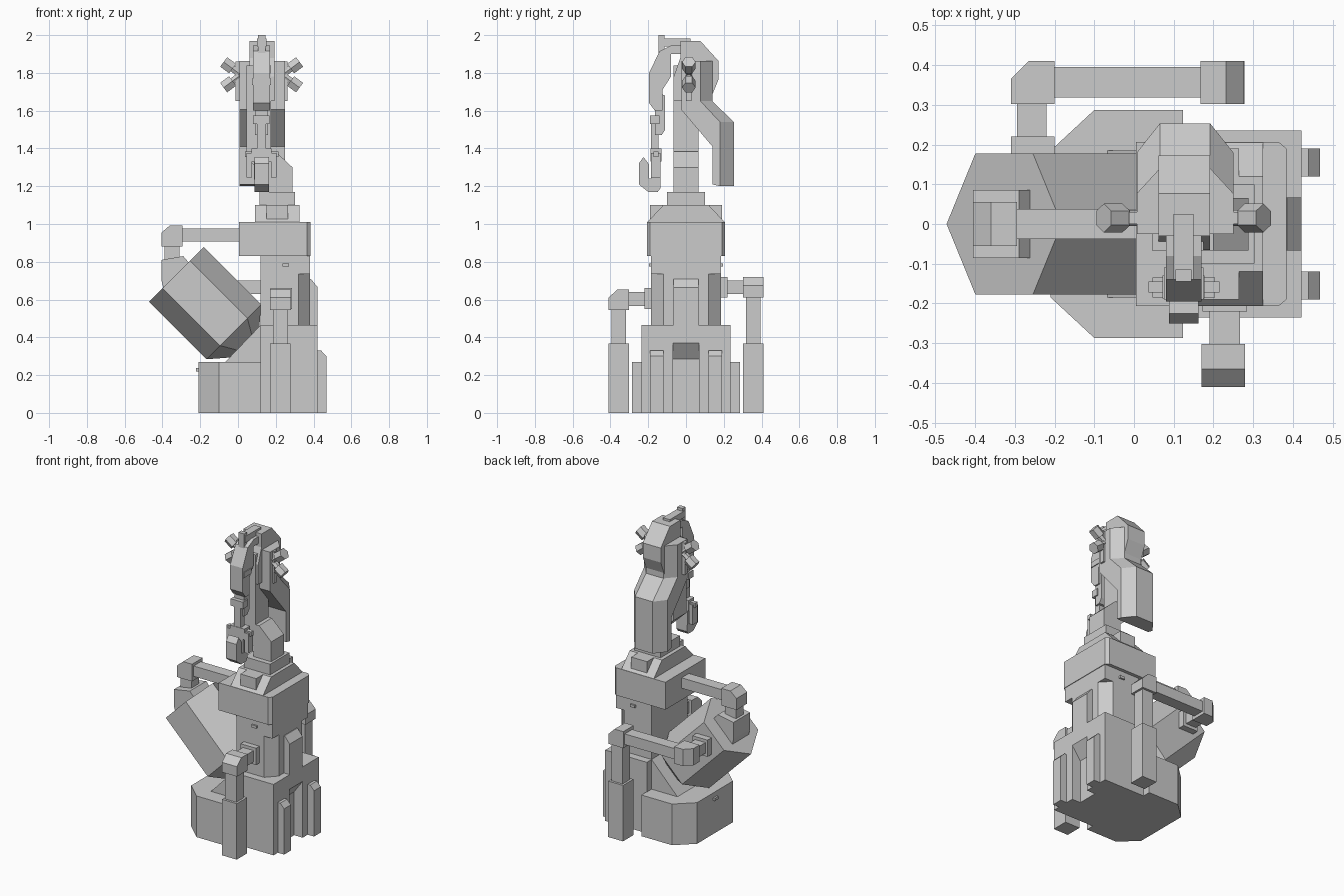
import bpy, math
from mathutils import Vector


def loft(name, rings):
    """Closed skin through equal-length rings of points."""
    n = len(rings[0])
    verts = [tuple(p) for r in rings for p in r]
    faces = [tuple(range(n)), tuple(range(len(verts) - n, len(verts)))]
    for k in range(len(rings) - 1):
        for i in range(n):
            j = (i + 1) % n
            faces.append((k*n + i, k*n + j, k*n + n + j, k*n + n + i))
    me = bpy.data.meshes.new(name)
    me.from_pydata(verts, [], faces)
    import bmesh
    bm = bmesh.new()
    bm.from_mesh(me)
    bmesh.ops.recalc_face_normals(bm, faces=bm.faces[:])
    bm.to_mesh(me)
    bm.free()
    ob = bpy.data.objects.new(name, me)
    bpy.context.collection.objects.link(ob)
    return ob


def prism(name, pts, axis, lo, hi):
    """Extrude a profile: x takes (y,z), y takes (x,z), z takes (x,y)."""
    place = {'x': lambda a, b, t: (t, a, b),
             'y': lambda a, b, t: (a, t, b),
             'z': lambda a, b, t: (a, b, t)}[axis]
    return loft(name, [[place(a, b, t) for a, b in pts] for t in (lo, hi)])


def box(name, x0, x1, y0, y1, z0, z1):
    return prism(name, [(x0, y0), (x1, y0), (x1, y1), (x0, y1)], 'z', z0, z1)


def rod(name, stations, n, up):
    """Faceted tube through (centre, radius) stations on one straight axis."""
    d = (Vector(stations[-1][0]) - Vector(stations[0][0])).normalized()
    u = Vector(up)
    u = (u - d * u.dot(d)).normalized()
    v = d.cross(u)
    return loft(name, [[Vector(c) + r * (u * math.cos(2*math.pi*i/n) + v * math.sin(2*math.pi*i/n))
                        for i in range(n)] for c, r in stations])


# Base: faceted pedestal, cradle wedge, main block with a slot
prism("base_pedestal", [(-.21, -.185), (-.1, -.287), (.123, -.287),
                        (.123, .287), (-.1, .287), (-.21, .185)], 'z', 0, .27)
prism("base_cradle", [(-.067, .2), (.13, .2), (.13, .465), (.12, .465), (-.067, .27)], 'y', -.185, .185)
block = box("base_block", .12, .422, -.235, .235, 0, .465)
cut = prism("slot_cutter", [(.36, -.1), (.5, -.1), (.5, .483), (.422, .37), (.36, .285)], 'y', -.068, .068)
cut.hide_render = True
cut.display_type = 'WIRE'
mod = block.modifiers.new("slot", 'BOOLEAN')
mod.object = cut
mod.operation = 'DIFFERENCE'
mod.solver = 'EXACT'
box("base_vent", -.222, -.2, -.018, .018, .22, .237)
for s in (-1, 1):
    prism("front_foot", [(.4, 0), (.468, 0), (.468, .3), (.44, .33), (.4, .33)], 'y',
          min(s*.12, s*.19), max(s*.12, s*.19))

# Torso
prism("waist", [(.12, -.185), (.32, -.185), (.38, -.12), (.38, .12), (.32, .185), (.12, .185)],
      'z', .46, .735)
box("upper_waist", .12, .38, -.185, .185, .735, .84)
prism("waist_spine", [(.36, .46), (.422, .46), (.422, .665), (.385, .71), (.36, .71)], 'y', -.067, .067)
prism("chest", [(.005, -.207), (.364, -.207), (.384, -.19), (.384, .19), (.364, .207), (.005, .207)],
      'z', .83, 1.01)
prism("shoulder_wedge", [(-.205, 1.01), (.205, 1.01), (.12, 1.10), (-.12, 1.10)], 'x', .09, .325)
box("shoulder_plate", .115, .303, -.1, .1, 1.09, 1.17)
for s in (-1, 1):
    box("shoulder_lug", .15, .265, min(s*.1, s*.19), max(s*.1, s*.19), 1.025, 1.10)
    box("waist_vent", .235, .27, min(s*.18, s*.196), max(s*.18, s*.196), .775, .792)

# Neck rising from the shoulder and cranking over to the head
prism("neck", [(.16, 1.17), (.288, 1.17), (.288, 1.30), (.2, 1.383), (.175, 1.383),
               (.175, 1.84), (.045, 1.84), (.045, 1.35), (.16, 1.24)], 'y', -.067, .065)

# Head shell and counterweight, one loft down the back
def shell_ring(z, front, zf, side, back):
    return [(.007, front, zf), (.25, front, zf), (.25, side, z),
            (.192, back, z), (.065, back, z), (.007, side, z)]

loft("head_shell", [shell_ring(*r) for r in (
    (1.862, -.025, 1.862, .077, .14), (1.65, -.025, 1.605, .077, .14),
    (1.54, .14, 1.41, .18, .253), (1.2, .14, 1.21, .18, .253))])
prism("head_hood", [(-.03, 1.968), (.077, 1.968), (.173, 1.862), (.173, 1.767), (.125, 1.65),
                    (-.065, 1.65), (-.065, 1.78), (-.03, 1.88)], 'x', .062, .192)

# Lamps on both cheeks
for s in (-1, 1):
    for t in (-1, 1):
        at = lambda k: (.125 + s*(.115 + .086*k), .015, 1.79 + t*(.004 + .064*k))
        rod("lamp_stem", [(at(0), .02), (at(.6), .02)], 6, (0, 1, 0))
        rod("lamp", [(at(.45), .036), (at(1), .036)], 6, (0, 1, 0))
    box("lamp_bracket", .125 + min(s*.1, s*.137), .125 + max(s*.1, s*.137), 0, .03, 1.65, 1.86)

# Front manipulator hanging from the head
box("top_bar", .1, .15, -.14, .025, 1.94, 1.982)
box("top_pin", .105, .145, -.145, -.115, 1.9, 2.0)
prism("manipulator_upper", [(-.195, 1.80), (-.195, 1.64), (-.165, 1.60), (-.125, 1.60), (-.125, 1.71),
                            (-.08, 1.78), (-.08, 1.90), (-.03, 1.90), (-.03, 1.945),
                            (-.08, 1.945), (-.14, 1.915)], 'x', .08, .17)
box("manipulator_collar", .075, .175, -.19, -.11, 1.735, 1.77)
prism("manipulator_link", [(-.165, 1.70), (-.165, 1.47), (-.13, 1.47), (-.11, 1.5), (-.11, 1.68)],
      'x', .09, .16)
box("manipulator_forearm", .1, .148, -.185, -.145, 1.3, 1.56)
box("forearm_cuff", .08, .168, -.19, -.14, 1.53, 1.575)
box("wrist", .072, .178, -.188, -.13, 1.33, 1.40)
box("wrist_pin", .037, .215, -.172, -.145, 1.355, 1.385)
box("hand", .085, .165, -.185, -.135, 1.235, 1.34)
for s in (-1, 1):
    x = .125 + s*.065
    box("hand_side_plate", x - .014, x + .014, -.185, -.135, 1.245, 1.375)
prism("claw", [(-.25, 1.32), (-.225, 1.355), (-.195, 1.315), (-.195, 1.24), (-.135, 1.24),
               (-.135, 1.19), (-.15, 1.17), (-.2, 1.17), (-.25, 1.21)], 'x', .088, .163)

# Hexagonal tank tilted at 45 degrees, tapered lower end
top, d = Vector((-.327, 0, .733)), Vector((1, 0, -1)).normalized()
rod("tank", [(top, .205), (top + d*.43, .205), (top + d*.524, .096)], 6, (1, 0, 1))

# Upper support arm from the chest to the tank end
box("tank_arm_bar", -.31, .02, -.038, .038, .907, .975)
prism("tank_arm_elbow", [(-.405, .88), (-.295, .88), (-.295, .993), (-.36, .993), (-.405, .955)],
      'y', -.055, .055)
box("tank_arm_post", -.39, -.31, -.04, .04, .72, .88)
prism("tank_end_collar", [(-.395, .66), (-.26, .795), (-.29, .83), (-.405, .81), (-.405, .70)],
      'y', -.085, .085)

# Rear support arm from the piston to the tank flank
box("tank_flank_collar", -.31, -.2, .17, .22, .61, .72)
box("tank_flank_stub", -.295, -.22, .21, .31, .63, .70)
prism("rear_left_elbow", [(-.31, .302), (-.2, .302), (-.2, .41), (-.265, .41), (-.31, .365)],
      'z', .61, .72)
box("rear_bar", -.21, .18, .318, .395, .63, .70)
prism("rear_right_elbow", [(.168, .612), (.277, .612), (.277, .675), (.232, .72), (.168, .72)],
      'y', .302, .41)

# Front pipe elbow
box("front_pipe_collar", .172, .285, -.22, -.18, .55, .66)
box("front_pipe", .19, .267, -.31, -.2, .565, .64)
prism("front_elbow", [(-.41, .545), (-.302, .545), (-.302, .652), (-.365, .652), (-.41, .61)],
      'x', .17, .28)

# Pistons standing on the ground, front and rear
for s, z in ((-1, .55), (1, .62)):
    box("piston_rod", .184, .264, s*.356 - .039, s*.356 + .039, .36, z)
    box("piston_sleeve", .17, .278, s*.356 - .054, s*.356 + .054, 0, .367)
